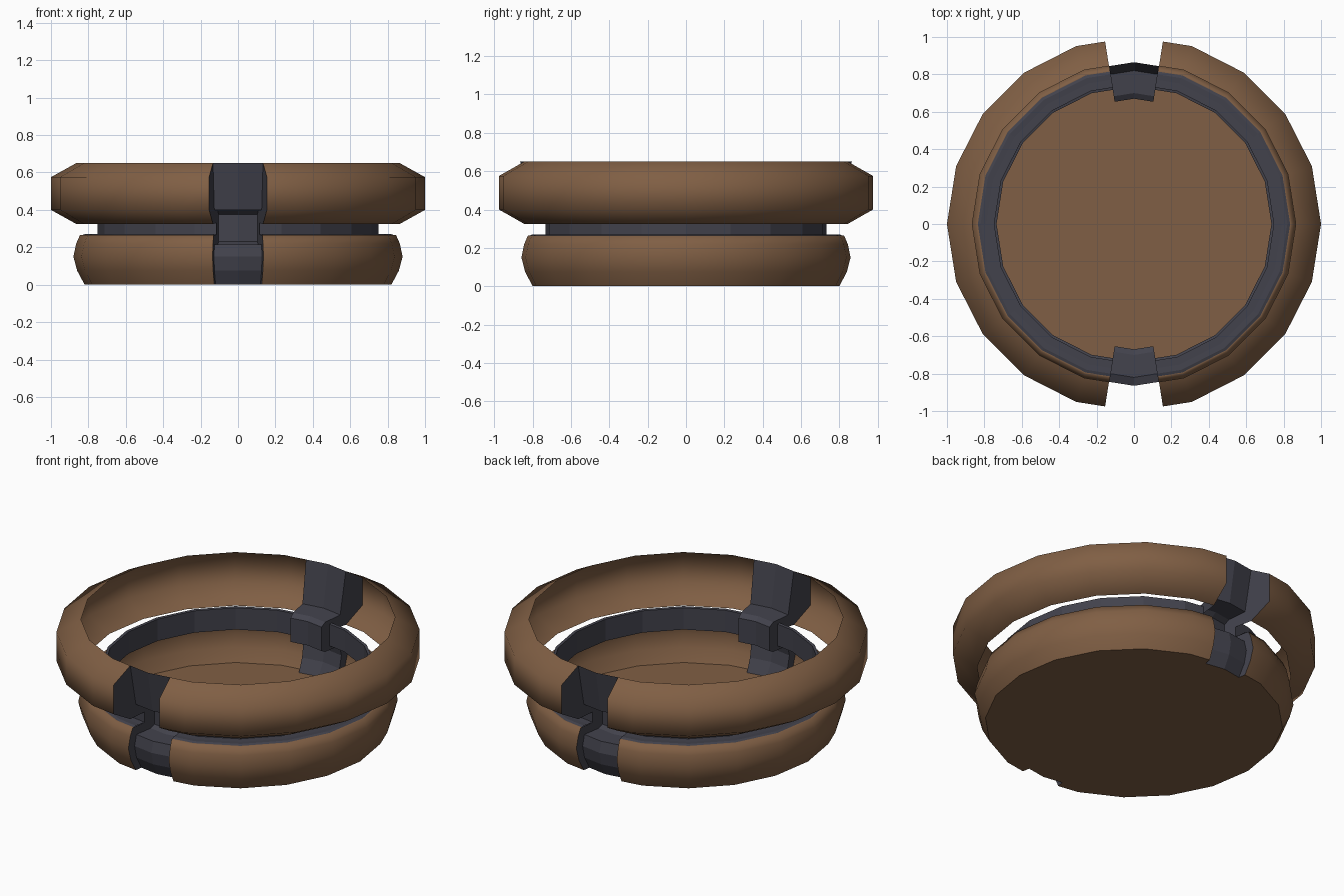
import bpy, bmesh, math

if "Cube" in bpy.data.objects:
    bpy.data.objects.remove(bpy.data.objects["Cube"])


def material(name, rgb):
    m = bpy.data.materials.new(name)
    m.diffuse_color = (*rgb, 1)
    m.use_nodes = True
    m.node_tree.nodes["Principled BSDF"].inputs["Base Color"].default_value = m.diffuse_color
    return m


BROWN = material("brown", (0.216, 0.114, 0.058))
DARK = material("dark grey", (0.055, 0.055, 0.073))

STEP = 18   # twenty-sided rings, corners every 18 degrees
HALF = [-81] + list(range(-72, 73, STEP)) + [81]   # one half ring, ends at the gaps


def point(angle, r, z):
    # gap edges at 81 / 99 degrees lie in the middle of a polygon side
    if round(angle) % STEP:
        r *= math.cos(math.radians(9))
    a = math.radians(angle)
    return (r * math.cos(a), r * math.sin(a), z)


def finish(bm, name, mat, smooth=False):
    me = bpy.data.meshes.new(name)
    bm.to_mesh(me)
    bm.free()
    me.materials.append(mat)
    for p in me.polygons:
        p.use_smooth = smooth
    ob = bpy.data.objects.new(name, me)
    bpy.context.collection.objects.link(ob)
    return ob


def sweep(name, profile, runs, mat, smooth=False):
    """Sweep an (r, z) profile around z through each run of angles."""
    bm = bmesh.new()
    for angles in runs:
        cols = [[bm.verts.new(point(a, r, z)) for r, z in profile] for a in angles]
        for c, d in zip(cols, cols[1:]):
            for i in range(len(profile) - 1):
                bm.faces.new((c[i], d[i], d[i + 1], c[i + 1]))
    return finish(bm, name, mat, smooth)


halves = [HALF, [a + 180 for a in HALF]]
gaps = [[81, 90, 99], [261, 270, 279]]

# Profiles, bottom to top
upper = [(0.865, 0.325), (1.0, 0.40), (1.0, 0.575), (0.865, 0.65)]
lower = [(0.82, 0), (0.86, 0.075), (0.88, 0.15), (0.865, 0.22), (0.845, 0.265), (0.835, 0.265)]
neck = [(0.835, 0.265), (0.82, 0.27), (0.79, 0.268), (0.75, 0.268), (0.75, 0.375),
        (0.735, 0.372), (0.735, 0.24), (0.83, 0.235)]
strap = [(0.775, 0), (0.815, 0.075), (0.83, 0.15), (0.815, 0.215), (0.70, 0.215),
         (0.67, 0.23), (0.67, 0.375), (0.70, 0.395), (0.82, 0.40), (0.865, 0.65)]

# Outer shells, neck between them, and recessed straps in the two gaps
sweep("upper_ring", upper, halves, BROWN, True)
sweep("lower_bowl", lower, halves, BROWN, True)
sweep("neck_ring", neck, halves, DARK)
sweep("gap_strap", strap, gaps, DARK)

# Dark end walls closing the shells beside each gap
outline = (lower[:-1] + [(0.835, 0.265), (0.75, 0.268), (0.75, 0.33)] + upper
           + strap[-2::-1])
bm = bmesh.new()
for angle in (81, 99, 261, 279):
    vs = [bm.verts.new(point(angle, r, z)) for r, z in outline]
    if angle in (99, 279):
        vs.reverse()
    bm.faces.new(vs)
bmesh.ops.recalc_face_normals(bm, faces=bm.faces)
bmesh.ops.triangulate(bm, faces=bm.faces)
finish(bm, "gap_end_walls", DARK)

# Flat floor with a small notch at each gap
bm = bmesh.new()
rim = []
for half, gap in zip(halves, gaps):
    rim += [point(a, 0.82, 0) for a in half] + [point(a, 0.775, 0) for a in gap]
verts = [bm.verts.new(p) for p in rim]
face = bm.faces.new(reversed(verts))
bmesh.ops.triangulate(bm, faces=[face])
finish(bm, "floor", BROWN)
